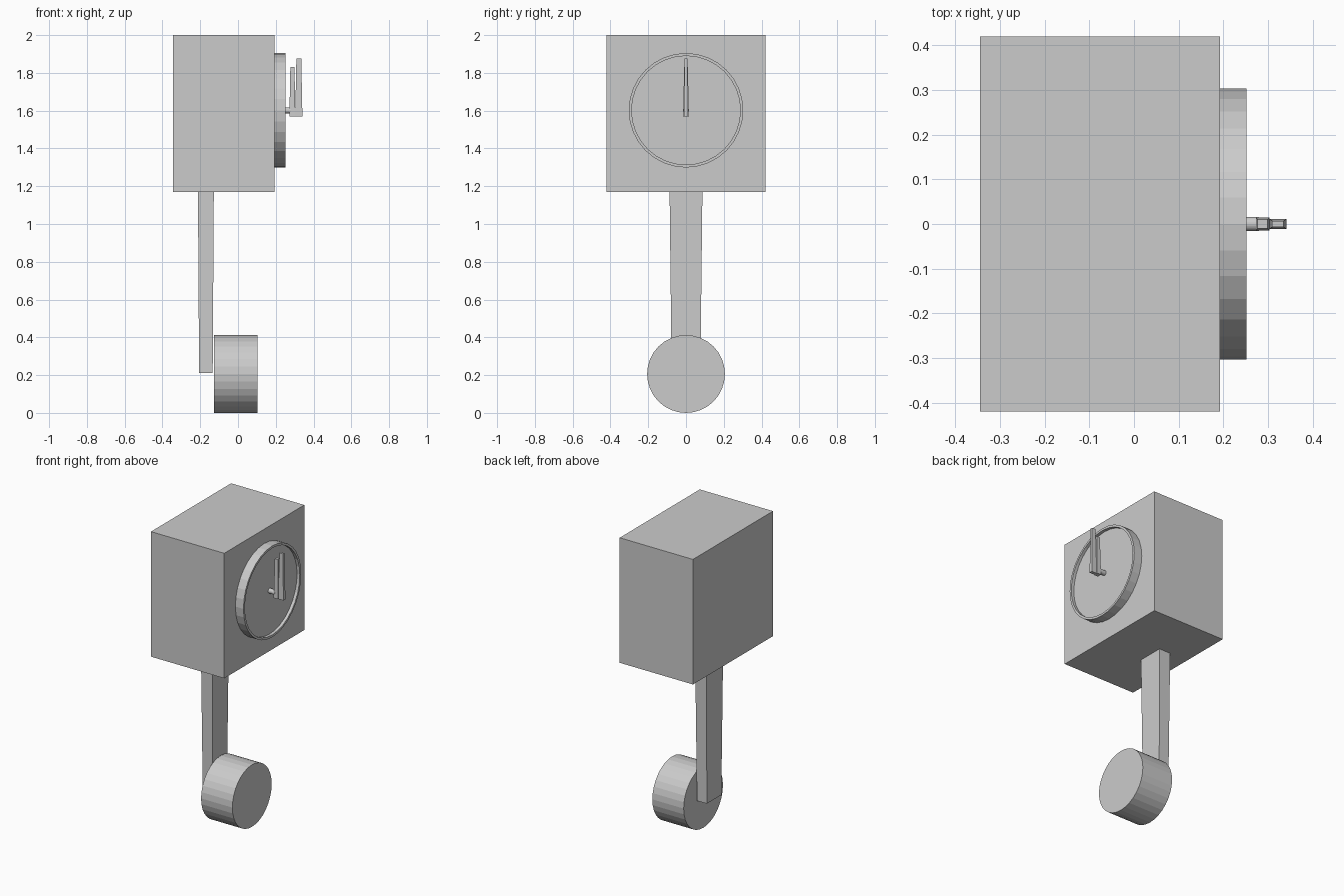
import bpy, bmesh
from math import pi
from mathutils import Matrix

if "Cube" in bpy.data.objects:
    bpy.data.objects.remove(bpy.data.objects["Cube"])


def finish(name, bm):
    bmesh.ops.recalc_face_normals(bm, faces=bm.faces[:])
    mesh = bpy.data.meshes.new(name)
    bm.to_mesh(mesh)
    bm.free()
    obj = bpy.data.objects.new(name, mesh)
    bpy.context.collection.objects.link(obj)
    return obj


def tapered_box(name, x, z0, z1, bottom, top):
    """Box centred on (x, 0); bottom and top are (half x, half y)."""
    bm = bmesh.new()
    bmesh.ops.create_cube(bm, size=2)
    for v in bm.verts:
        hx, hy = top if v.co.z > 0 else bottom
        v.co = (x + v.co.x * hx, v.co.y * hy, z1 if v.co.z > 0 else z0)
    return finish(name, bm)


def disc(name, x0, x1, z, radius, sides=32, rim=0, recess=0):
    """Cylinder along x, optionally with a recessed +x face."""
    bm = bmesh.new()
    place = Matrix.Translation(((x0 + x1) / 2, 0, z)) @ Matrix.Rotation(pi / 2, 4, 'Y')
    bmesh.ops.create_cone(bm, cap_ends=True, segments=sides, radius1=radius,
                          radius2=radius, depth=x1 - x0, matrix=place)
    if rim:
        bm.normal_update()
        face = max(bm.faces, key=lambda f: f.calc_center_median().x)
        bmesh.ops.inset_region(bm, faces=[face], thickness=rim)
        new = bmesh.ops.extrude_discrete_faces(bm, faces=[face])["faces"]
        for v in new[0].verts:
            v.co.x -= recess
    return finish(name, bm)


# Clock case
tapered_box("clock_case", -0.076, 1.17, 2.0, (0.269, 0.42), (0.269, 0.42))

# Dial with raised rim, and the spindle for the hands
disc("dial", 0.192, 0.252, 1.602, 0.303, rim=0.015, recess=0.02)
disc("hand_spindle", 0.23, 0.28, 1.602, 0.016)

# Hands, both pointing up
tapered_box("hour_hand", 0.288, 1.57, 1.83, (0.016, 0.015), (0.011, 0.010))
tapered_box("minute_hand", 0.322, 1.57, 1.876, (0.019, 0.011), (0.013, 0.007))

# Pendulum rod and bob
tapered_box("pendulum_rod", -0.17, 0.21, 1.18, (0.036, 0.076), (0.042, 0.087))
disc("pendulum_bob", -0.127, 0.103, 0.206, 0.206)
